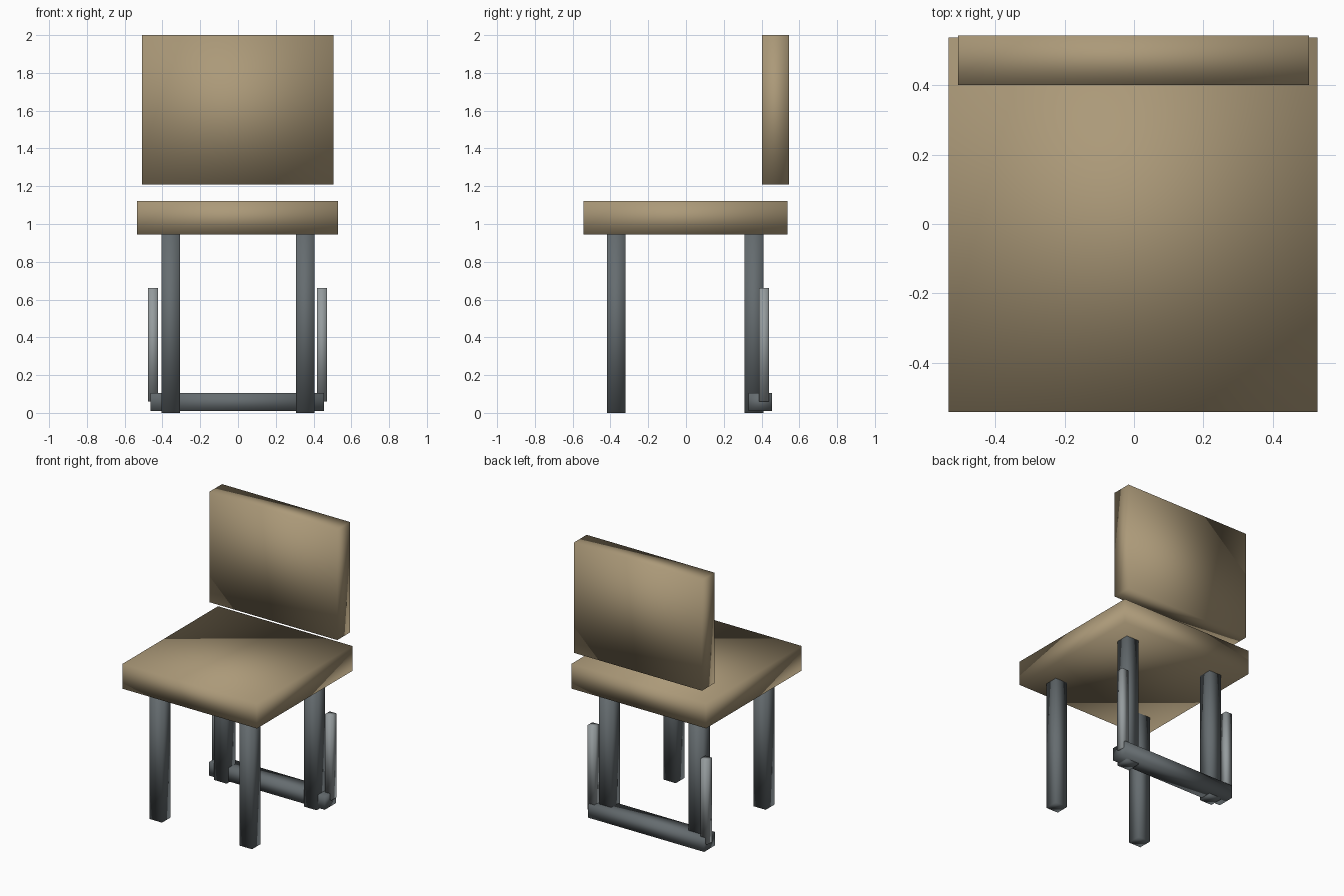
import bpy
import bmesh
from mathutils import Vector

cube = bpy.data.objects.get("Cube")
if cube:
    bpy.data.objects.remove(cube, do_unlink=True)


def material(name, color):
    mat = bpy.data.materials.new(name)
    mat.use_nodes = True
    mat.diffuse_color = (*color, 1)
    mat.node_tree.nodes["Principled BSDF"].inputs["Base Color"].default_value = (*color, 1)
    return mat


tan = material("tan", (0.41, 0.32, 0.19))
dark_grey = material("dark grey", (0.13, 0.15, 0.16))
light_grey = material("light grey", (0.30, 0.33, 0.34))


def block(name, x, y, z, mat):
    """Softly shaded box spanning the given ranges."""
    low, high = (Vector(c) for c in zip(x, y, z))
    bm = bmesh.new()
    bmesh.ops.create_cube(bm, size=1)
    bmesh.ops.scale(bm, vec=high - low, verts=bm.verts)
    for face in bm.faces:
        face.smooth = True
    mesh = bpy.data.meshes.new(name)
    bm.to_mesh(mesh)
    bm.free()
    mesh.materials.append(mat)
    obj = bpy.data.objects.new(name, mesh)
    obj.location = (low + high) / 2
    bpy.context.collection.objects.link(obj)
    return obj


# Seat and floating backrest
block("seat", (-0.535, 0.53), (-0.543, 0.538), (0.945, 1.122), tan)
block("backrest", (-0.508, 0.505), (0.402, 0.545), (1.21, 2.0), tan)

# Four legs
for side, x in (("right", -0.357), ("left", 0.355)):
    for end, y in (("front", -0.37), ("back", 0.36)):
        block(f"{end}_{side}_leg", (x - 0.049, x + 0.049), (y - 0.049, y + 0.049),
              (0, 0.945), dark_grey)

# Rear foot bar with an upright rod at each end
block("rear_foot_bar", (-0.462, 0.456), (0.33, 0.455), (0.01, 0.105), dark_grey)
for side, x in (("right", -0.45), ("left", 0.444)):
    block(f"{side}_rod", (x - 0.027, x + 0.027), (0.386, 0.44), (0.06, 0.662), light_grey)
